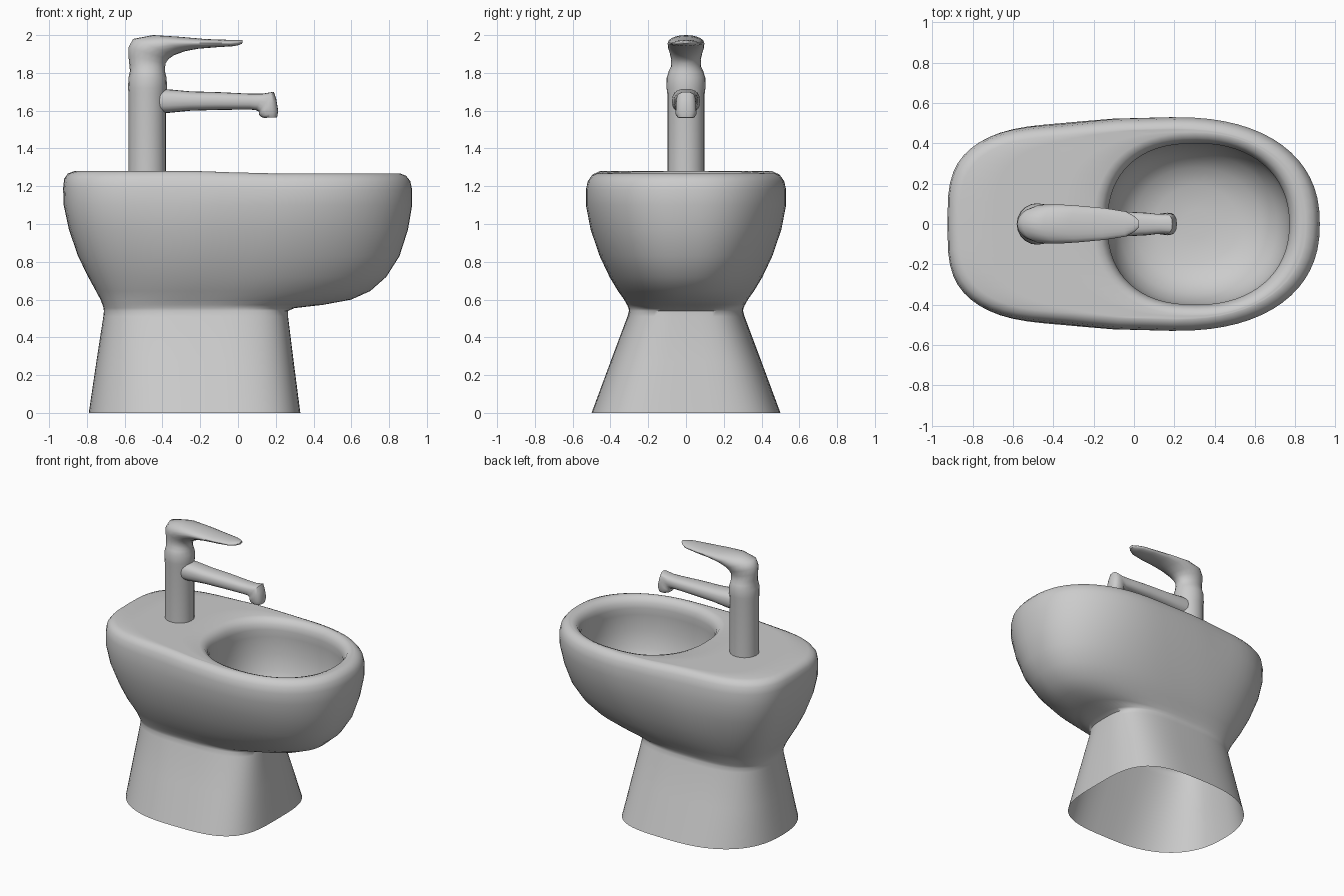
import bpy, bmesh, math


def spow(v, e):
    return math.copysign(abs(v) ** e, v)


def make_loft(name, rings, cap_start, cap_end, angle):
    """Skin a list of equal-length point rings."""
    bm = bmesh.new()
    loops = [[bm.verts.new(p) for p in r] for r in rings]
    n = len(loops[0])
    for a, b in zip(loops, loops[1:]):
        for i in range(n):
            j = (i + 1) % n
            bm.faces.new((a[i], a[j], b[j], b[i]))
    if cap_start:
        bm.faces.new(loops[0][::-1])
    if cap_end:
        bm.faces.new(loops[-1])
    bmesh.ops.recalc_face_normals(bm, faces=bm.faces)
    me = bpy.data.meshes.new(name)
    bm.to_mesh(me)
    bm.free()
    ob = bpy.data.objects.new(name, me)
    bpy.context.collection.objects.link(ob)
    bpy.ops.object.select_all(action='DESELECT')
    ob.select_set(True)
    bpy.context.view_layer.objects.active = ob
    bpy.ops.object.shade_smooth_by_angle(angle=math.radians(angle))
    return ob


def egg_ring(z, x0, x1, cx, b, n_front, n_back, count=64):
    """Horizontal outline with different roundness in front and back."""
    pts = []
    for i in range(count):
        t = 2 * math.pi * i / count
        c, s = math.cos(t), math.sin(t)
        n = n_front if c > 0 else n_back
        x = cx + (x1 - cx if c > 0 else cx - x0) * spow(c, 2 / n)
        high = min(max((z - 0.8) / 0.4, 0), 1)
        # slight waist in the upper sides
        y = b * spow(s, 2 / n) * (1 - 0.04 * high * math.exp(-((x + 0.35) / 0.25) ** 2))
        # the rim sits slightly lower than the tap deck
        k = min(max((x + 0.25) / 0.4, 0), 1) * min(max((z - 1.1) / 0.15, 0), 1)
        pts.append((x, y, z - 0.013 * k * k * (3 - 2 * k)))
    return pts


def mix(r, s, f):
    return tuple(p + (q - p) * f for p, q in zip(r, s))


def tube_ring(xa, za, xb, zb, hy, n=2.0, count=20):
    """Oval section spanning point a to point b in the xz plane."""
    pts = []
    for i in range(count):
        t = 2 * math.pi * i / count
        c, s = spow(math.cos(t), 2 / n), spow(math.sin(t), 2 / n)
        pts.append(((xa + xb) / 2 + (xb - xa) / 2 * c, hy * s,
                    (za + zb) / 2 + (zb - za) / 2 * c))
    return pts


# Pedestal and outer bowl: z, back x, front x, centre x, half width, roundness
outer = [
    (0.00, -0.79, 0.33, -0.21, 0.50, 3.5, 2.4),
    (0.27, -0.75, 0.295, -0.22, 0.40, 3.4, 2.6),
    (0.51, -0.713, 0.265, -0.23, 0.31, 3.2, 2.9),
    (0.54, -0.71, 0.265, -0.23, 0.302, 3.1, 3.0),
    (0.555, -0.712, 0.30, -0.22, 0.304, 2.7, 3.1),
    (0.572, -0.717, 0.45, -0.20, 0.312, 2.3, 3.2),
    (0.60, -0.728, 0.60, -0.15, 0.328, 2.2, 3.2),
    (0.645, -0.752, 0.70, -0.08, 0.36, 2.3, 3.2),
    (0.72, -0.793, 0.785, 0.0, 0.405, 2.35, 3.3),
    (0.83, -0.847, 0.855, 0.08, 0.457, 2.35, 3.3),
    (0.97, -0.895, 0.90, 0.14, 0.505, 2.3, 3.4),
    (1.10, -0.923, 0.922, 0.18, 0.53, 2.3, 3.4),
    (1.19, -0.926, 0.922, 0.20, 0.53, 2.3, 3.4),
    (1.24, -0.92, 0.912, 0.20, 0.52, 2.3, 3.4),
    (1.268, -0.90, 0.89, 0.20, 0.50, 2.3, 3.4),
    (1.28, -0.865, 0.86, 0.20, 0.475, 2.3, 3.4),
]
# Opening and basin
inner = [
    (1.28, -0.20, 0.83, 0.30, 0.45, 2.2, 2.4),
    (1.27, -0.165, 0.80, 0.31, 0.425, 2.2, 2.4),
    (1.24, -0.14, 0.78, 0.31, 0.408, 2.2, 2.4),
    (1.20, -0.13, 0.77, 0.31, 0.40, 2.2, 2.4),
    (1.14, -0.135, 0.778, 0.31, 0.407, 2.2, 2.4),
    (1.02, -0.13, 0.775, 0.31, 0.404, 2.2, 2.3),
    (0.90, -0.11, 0.755, 0.31, 0.385, 2.2, 2.3),
    (0.81, -0.07, 0.71, 0.31, 0.345, 2.1, 2.2),
    (0.745, 0.0, 0.63, 0.31, 0.28, 2.0, 2.1),
    (0.71, 0.10, 0.52, 0.31, 0.19, 2.0, 2.0),
    (0.70, 0.24, 0.38, 0.31, 0.07, 2.0, 2.0),
]
deck = [mix(outer[-1], inner[0], f) for f in (0.25, 0.5, 0.75)]
make_loft("basin_body", [egg_ring(*r) for r in outer + deck + inner], False, True, 60)

# Tap column bending over into the lever handle
tap = [
    (-0.58, 1.26, -0.38, 1.26, 0.099),
    (-0.58, 1.69, -0.38, 1.69, 0.099),
    (-0.582, 1.72, -0.376, 1.72, 0.103),
    (-0.58, 1.775, -0.378, 1.775, 0.102),
    (-0.572, 1.81, -0.386, 1.805, 0.092),
    (-0.575, 1.84, -0.386, 1.825, 0.08),
    (-0.58, 1.89, -0.384, 1.85, 0.078),
    (-0.58, 1.935, -0.368, 1.873, 0.086),
    (-0.555, 1.98, -0.34, 1.893, 0.096),
    (-0.45, 2.0, -0.28, 1.915, 0.097),
    (-0.32, 1.992, -0.21, 1.928, 0.09),
    (-0.17, 1.979, -0.11, 1.936, 0.078),
    (-0.05, 1.975, -0.03, 1.941, 0.062),
    (0.0, 1.975, 0.0, 1.946, 0.04),
    (0.025, 1.973, 0.022, 1.955, 0.018),
]
make_loft("tap_column_and_lever", [tube_ring(*r) for r in tap], True, True, 50)

# Spout with a turned-down outlet
spout = [
    (-0.45, 1.715, -0.45, 1.585, 0.075),
    (-0.37, 1.713, -0.37, 1.588, 0.075),
    (-0.25, 1.702, -0.25, 1.60, 0.069),
    (-0.10, 1.698, -0.10, 1.604, 0.064),
    (0.06, 1.69, 0.06, 1.606, 0.056),
    (0.13, 1.69, 0.095, 1.603, 0.05),
    (0.19, 1.70, 0.11, 1.595, 0.052),
    (0.203, 1.66, 0.11, 1.58, 0.054),
    (0.213, 1.60, 0.12, 1.568, 0.056),
    (0.207, 1.564, 0.135, 1.562, 0.044),
]
make_loft("tap_spout", [tube_ring(*r, 2.5) for r in spout], True, True, 50)
